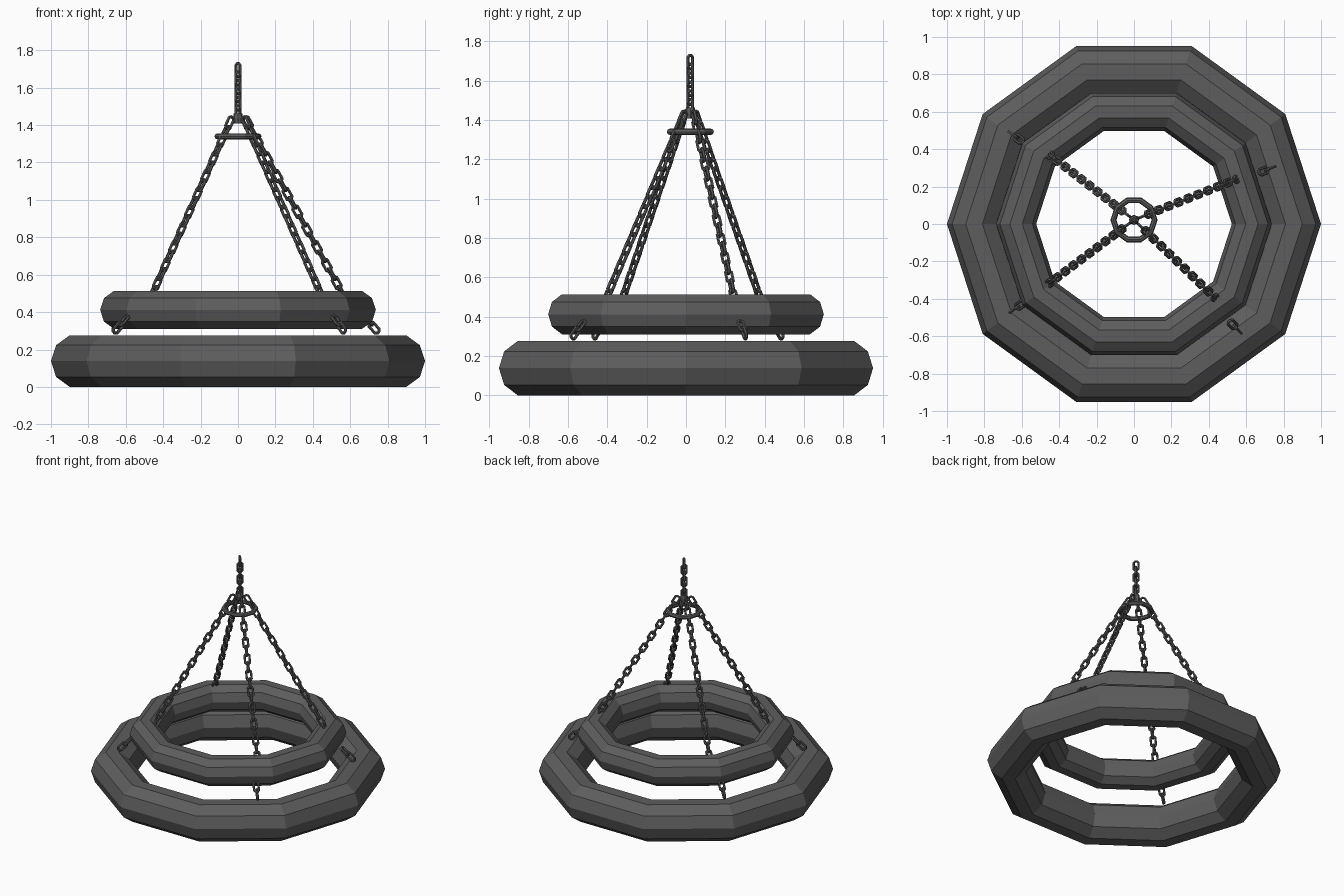
import bpy, bmesh, math
from mathutils import Vector, Matrix

old = bpy.data.objects.get("Cube")
if old:
    bpy.data.objects.remove(old, do_unlink=True)

iron = bpy.data.materials.new("dark_iron")
iron.use_nodes = True
iron.diffuse_color = (0.11, 0.11, 0.11, 1)
iron.node_tree.nodes["Principled BSDF"].inputs["Base Color"].default_value = (0.11, 0.11, 0.11, 1)


def add_ring(bm, matrix, major, minor, sides, section, stretch=0, tall=1, phase=0):
    """Faceted ring about local z; stretch pulls its halves apart along local y."""
    loops = []
    for i in range(sides):
        a = 2 * math.pi * (i + phase) / sides
        loop = []
        for j in range(section):
            b = 2 * math.pi * j / section
            r = major + minor * math.cos(b)
            y = r * math.sin(a) + math.copysign(stretch, math.sin(a))
            loop.append(bm.verts.new(matrix @ Vector((r * math.cos(a), y, tall * minor * math.sin(b)))))
        loops.append(loop)
    for i in range(sides):
        p, q = loops[i], loops[(i + 1) % sides]
        for j in range(section):
            k = (j + 1) % section
            bm.faces.new((p[j], q[j], q[k], p[k]))


def finish(name, bm):
    mesh = bpy.data.meshes.new(name)
    bm.to_mesh(mesh)
    bm.free()
    mesh.materials.append(iron)
    obj = bpy.data.objects.new(name, mesh)
    bpy.context.collection.objects.link(obj)


def ring(name, centre, *args, **kw):
    bm = bmesh.new()
    add_ring(bm, Matrix.Translation(centre), *args, **kw)
    finish(name, bm)


def chain(name, start, end, count, side, first=0):
    """Interlocked links from start to end (tip to tip), each a quarter turn from the last."""
    start, end = Vector(start), Vector(end)
    axis = (end - start).normalized()
    side = Vector(side)
    side = (side - axis * side.dot(axis)).normalized()
    half = 0.044
    a, b = start + axis * half, end - axis * half
    bm = bmesh.new()
    for i in range(count):
        wide = side if (i + first) % 2 == 0 else axis.cross(side)
        m = Matrix((wide, axis, wide.cross(axis))).transposed().to_4x4()
        m.translation = a.lerp(b, i / (count - 1))
        add_ring(bm, m, 0.018, 0.0085, 8, 6, stretch=0.0175, phase=0.5)
    finish(name, bm)


# Large and small tier rings
ring("lower_ring", (0, 0, 0.138), 0.855, 0.145, 10, 10)
ring("upper_ring", (0, 0, 0.412), 0.63, 0.107, 10, 10)

# Spreader ring and the collar that gathers the chains
hub = Vector((0, 0.022, 0))
ring("spreader_ring", hub + Vector((0, 0, 1.34)), 0.11, 0.016, 10, 8)
ring("gather_collar", hub + Vector((0, 0, 1.435)), 0.018, 0.009, 8, 6, tall=3.5)

# Hanging chain
chain("hanging_chain", hub + Vector((0, 0, 1.738)), hub + Vector((0, 0, 1.425)), 6, (1, -1, 0))

# Slanted chains to the upper ring, and short chains between the two rings
corners = {
    "back_left": ((0.575, 0.25), (0.71, 0.29)),
    "back_right": ((-0.47, 0.385), (-0.63, 0.465)),
    "front_right": ((-0.47, -0.33), (-0.625, -0.445)),
    "front_left": ((0.455, -0.415), (0.54, -0.55)),
}
for corner, (foot, stub) in corners.items():
    foot = Vector((*foot, 0.47))
    out = (foot - hub) * Vector((1, 1, 0))
    out.normalize()
    tangent = (-out.y, out.x, 0)
    chain(corner + "_chain", hub + out * 0.035 + Vector((0, 0, 1.45)), foot, 20, tangent, first=1)
    mid = Vector((*stub, 0.335))
    out = Vector((*stub, 0)).normalized()
    tangent = (-out.y, out.x, 0)
    slope = out * 0.05 - Vector((0, 0, 0.05))
    chain(corner + "_short_chain", mid - slope, mid + slope, 2, tangent)
